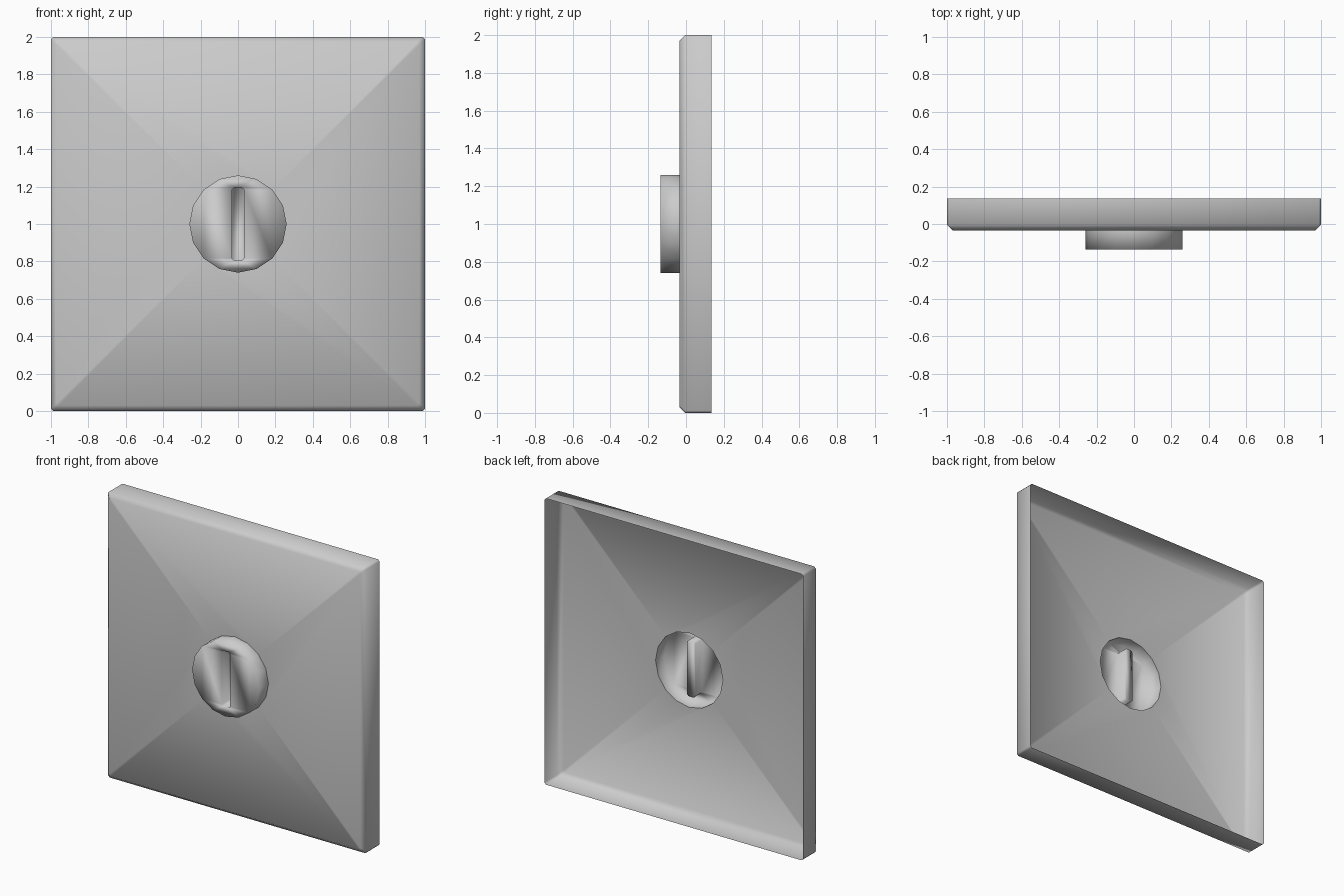
import bpy, bmesh
from math import cos, sin, pi

if "Cube" in bpy.data.objects:
    bpy.data.objects.remove(bpy.data.objects["Cube"])

FRONT, KNOB_FRONT, BACK = -0.035, -0.135, 0.135
CZ = 1.0        # height of the centre
KNOB_R = 0.26


def rect_ring(bm, hx, hz, c, y):
    """Rectangle with clipped corners, 8 vertices."""
    pts = [(hx, c - hz), (hx, hz - c), (hx - c, hz), (c - hx, hz),
           (-hx, hz - c), (-hx, c - hz), (c - hx, -hz), (hx - c, -hz)]
    return [bm.verts.new((x, y, CZ + z)) for x, z in pts]


def circle_ring(bm, y):
    """16-sided knob outline."""
    return [bm.verts.new((KNOB_R * cos(i * pi / 8), y, CZ + KNOB_R * sin(i * pi / 8)))
            for i in range(16)]


def skin(bm, a, b):
    n = len(a)
    for i in range(n):
        j = (i + 1) % n
        bm.faces.new((a[i], a[j], b[j], b[i]))


def fill_between(bm, rect, circ):
    """Flat face between a clipped rectangle and the circle."""
    for k in range(4):
        arc = [circ[(4 * k + d) % 16] for d in (2, 1, 0, -1, -2)]
        bm.faces.new([rect[2 * k], rect[2 * k + 1]] + arc)
        bm.faces.new((rect[2 * k + 1], rect[(2 * k + 2) % 8], arc[0]))


def finish(bm, name):
    bmesh.ops.recalc_face_normals(bm, faces=bm.faces)
    bm.normal_update()
    facing = max(bm.faces, key=lambda f: abs(f.normal.y))
    if facing.normal.y > 0:
        bmesh.ops.reverse_faces(bm, faces=bm.faces)
    for f in bm.faces:
        f.smooth = True
    mesh = bpy.data.meshes.new(name)
    bm.to_mesh(mesh)
    bm.free()
    obj = bpy.data.objects.new(name, mesh)
    bpy.context.collection.objects.link(obj)


# Plate: open-backed shell, chamfered front edge, round hole behind the knob
bm = bmesh.new()
rim = rect_ring(bm, 1, 1, 0.012, BACK)
shoulder = rect_ring(bm, 1, 1, 0.012, FRONT + 0.03)
face_edge = rect_ring(bm, 0.97, 0.97, 0.012, FRONT)
skin(bm, rim, shoulder)
skin(bm, shoulder, face_edge)
fill_between(bm, face_edge, circle_ring(bm, FRONT))
finish(bm, "plate")

# Knob: hollow disc with a recessed upright slot
bm = bmesh.new()
base, cap = circle_ring(bm, FRONT), circle_ring(bm, KNOB_FRONT)
skin(bm, base, cap)
slot = rect_ring(bm, 0.032, 0.195, 0.012, KNOB_FRONT)
floor = rect_ring(bm, 0.032, 0.195, 0.012, KNOB_FRONT + 0.08)
fill_between(bm, slot, cap)
skin(bm, slot, floor)
bm.faces.new(floor)
finish(bm, "slotted_knob")
